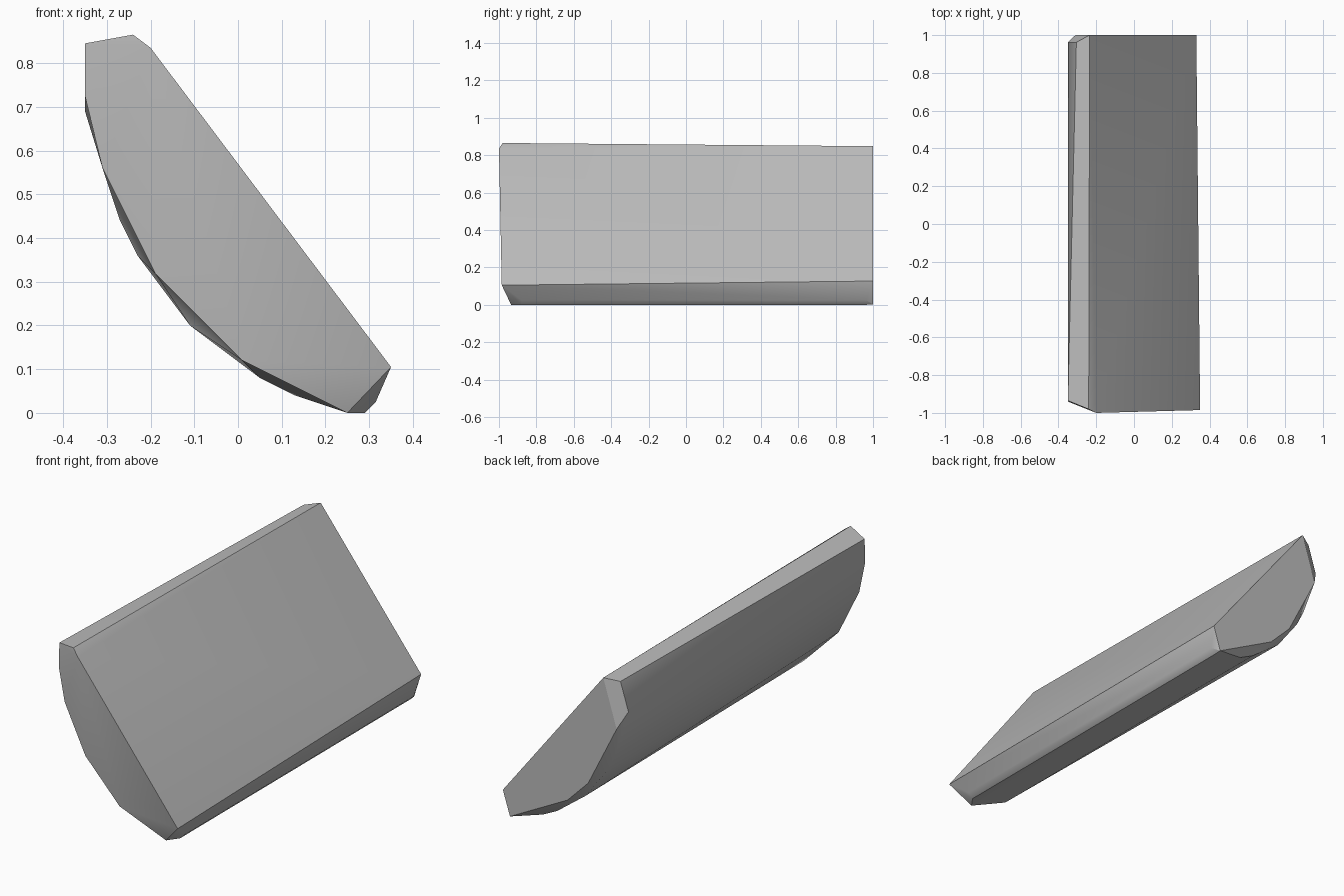
import bpy
import bmesh
import math

# Remove only the default cube
default_cube = bpy.data.objects.get("Cube")
if default_cube:
    bpy.data.objects.remove(default_cube, do_unlink=True)


def make_material(name, colour):
    material = bpy.data.materials.new(name)
    material.use_nodes = True
    material.diffuse_color = colour
    shader = next(n for n in material.node_tree.nodes if n.type == "BSDF_PRINCIPLED")
    shader.inputs["Base Color"].default_value = colour
    shader.inputs["Roughness"].default_value = 0.8
    return material


def add_hull(name, points, material):
    """Wrap a convex faceted solid around profile points."""
    mesh = bpy.data.meshes.new(name)
    bm = bmesh.new()
    for point in points:
        bm.verts.new(point)
    result = bmesh.ops.convex_hull(bm, input=bm.verts[:])
    unused = {g for g in result["geom_interior"] + result["geom_unused"]
              if isinstance(g, bmesh.types.BMVert)}
    bmesh.ops.delete(bm, geom=list(unused), context="VERTS")
    bmesh.ops.dissolve_limit(bm, angle_limit=math.radians(1),
                             verts=bm.verts[:], edges=bm.edges[:])
    bmesh.ops.recalc_face_normals(bm, faces=bm.faces[:])
    bm.to_mesh(mesh)
    bm.free()
    mesh.materials.append(material)
    obj = bpy.data.objects.new(name, mesh)
    bpy.context.collection.objects.link(obj)
    return obj


# Front end: flat-side corners, chipped top and curved underside
front_end = [
    (-0.20, -1, 0.835), (-0.24, -0.98, 0.865), (-0.35, -0.935, 0.845),
    (-0.35, -0.94, 0.725), (-0.31, -0.95, 0.56), (-0.19, -0.955, 0.32),
    (0.01, -0.965, 0.12), (0.25, -0.935, 0), (0.35, -0.985, 0.105),
    (0.315, -0.88, 0.025), (0.29, -0.88, 0),
]

# Back end: flat cap, as x and z at full depth
back_cap = [(-0.235, 0.848), (-0.31, 0.606), (-0.15, 0.289),
            (-0.034, 0.172), (0.29, 0.002), (0.33, 0.127)]

# Back end: rounded rim set slightly in from the cap
back_rim = [(-0.305, 0.833), (-0.35, 0.69), (-0.27, 0.44), (-0.23, 0.36),
            (-0.11, 0.20), (0.05, 0.08), (0.13, 0.04), (0.29, 0),
            (0.315, 0.025)]

points = list(front_end)
points += [(x, 1, z) for x, z in back_cap]
points += [(x, 0.962, z) for x, z in back_rim]

stone_grey = make_material("stone grey", (0.5, 0.5, 0.5, 1))
slab = add_hull("stone_slab", points, stone_grey)

# Smooth the curved underside, keep the chipped edges crisp
bpy.ops.object.select_all(action="DESELECT")
slab.select_set(True)
bpy.context.view_layer.objects.active = slab
bpy.ops.object.shade_smooth_by_angle(angle=math.radians(30))
